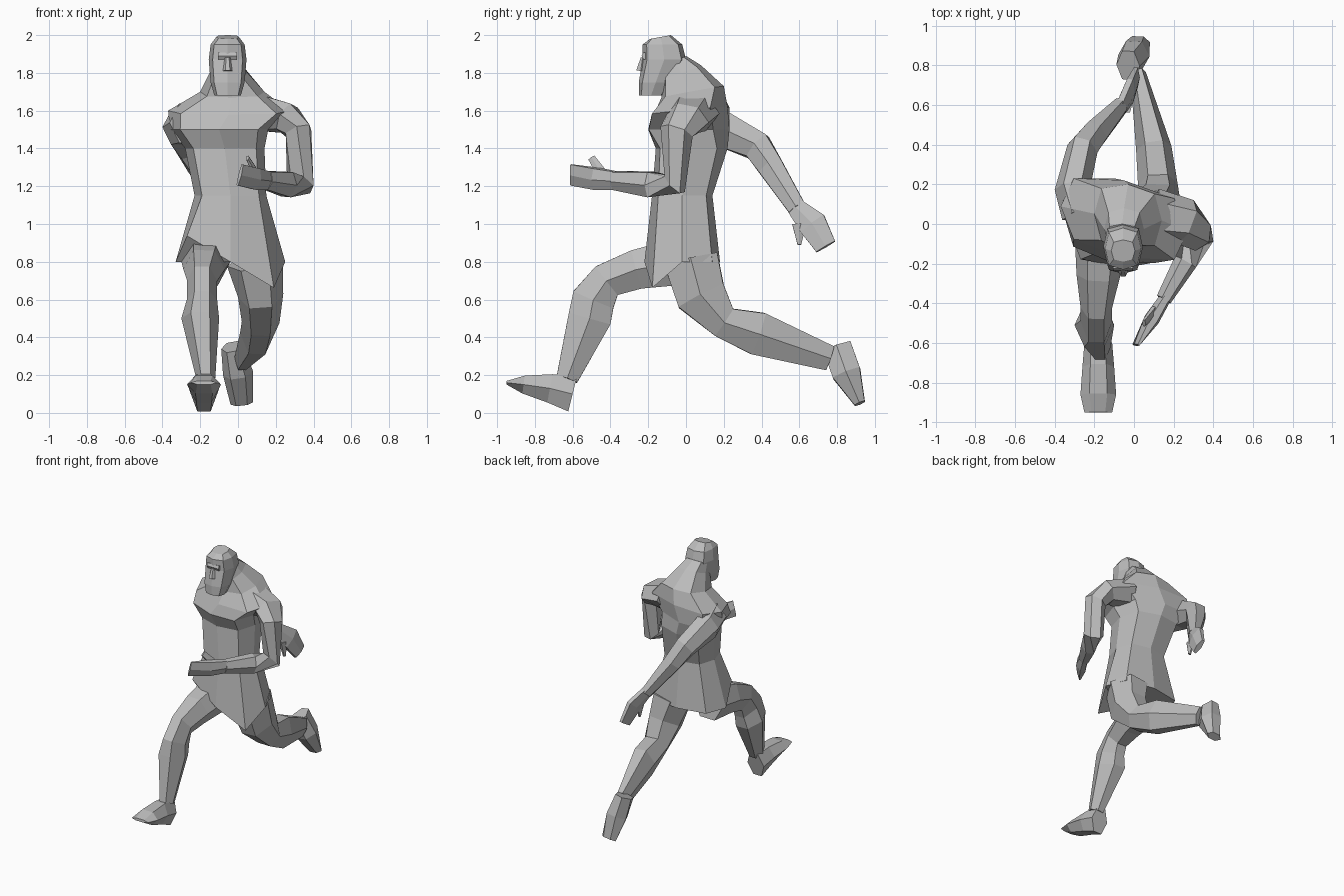
import bpy, bmesh
from math import sin, cos, pi
from mathutils import Vector

cube = bpy.data.objects.get("Cube")
if cube:
    bpy.data.objects.remove(cube, do_unlink=True)

GREY = (.5, .5, .5, 1)
clay = bpy.data.materials.new("clay_grey")
clay.use_nodes = True
clay.diffuse_color = GREY
clay.node_tree.nodes["Principled BSDF"].inputs["Base Color"].default_value = GREY

AXIS_X, AXIS_Y = Vector((1, 0, 0)), Vector((0, 1, 0))


def loft(name, rings):
    """Skin a list of point rings, cap both ends and keep the faces flat."""
    bm = bmesh.new()
    loops = [[bm.verts.new(point) for point in ring] for ring in rings]
    for low, high in zip(loops, loops[1:]):
        for i in range(len(low)):
            j = (i + 1) % len(low)
            bm.faces.new((low[i], low[j], high[j], high[i]))
    caps = [bm.faces.new(loops[0]), bm.faces.new(loops[-1])]
    bmesh.ops.triangulate(bm, faces=caps)
    bmesh.ops.recalc_face_normals(bm, faces=bm.faces)
    mesh = bpy.data.meshes.new(name)
    bm.to_mesh(mesh)
    bm.free()
    mesh.materials.append(clay)
    obj = bpy.data.objects.new(name, mesh)
    bpy.context.collection.objects.link(obj)


def body_ring(z, x, wide, front, back, tilt=0, turn=0):
    """Eight-sided squarish ring; tilt lifts its back, turn swings its left side."""
    points = []
    for k in range(8):
        c, s = cos(k * pi / 4), sin(k * pi / 4)
        if k % 2:
            c, s = c * 1.12, s * 1.12
        y = (front + back) / 2 + s * (back - front) / 2 + turn * c * wide
        points.append(Vector((x + c * wide, y, z + s * tilt)))
    return points


def joint(x, y, z, wide, deep):
    """Centre of a limb section with its half width and half depth."""
    return Vector((x, y, z)), wide, deep


def limb(name, reference, *joints):
    """Six-sided tube through joints; widths are measured along reference."""
    centres = [item[0] for item in joints]
    rings = []
    for i, (centre, wide, deep) in enumerate(joints):
        ahead = centres[min(i + 1, len(centres) - 1)] - centre
        behind = centre - centres[max(i - 1, 0)]
        tangent = (ahead.normalized() + behind.normalized()).normalized()
        side = (reference - tangent * reference.dot(tangent)).normalized()
        up = tangent.cross(side) * 1.1
        angles = [k * pi / 3 for k in range(6)]
        rings.append([centre + side * wide * cos(a) + up * deep * sin(a) for a in angles])
    loft(name, rings)


# Tunic hem, its front edge slanting up over the forward thigh
hem = body_ring(z=.8, x=-.04, wide=.29, front=-.22, back=.18)
for point in hem:
    if point.y < -.1:
        point.z -= (point.x + .04) * .6

# Trunk from hem to nape
loft("trunk", [
    hem,
    body_ring(z=1.15, x=-.04, wide=.19, front=-.18, back=.14),
    body_ring(z=1.4, x=-.07, wide=.21, front=-.16, back=.22, turn=-.1),
    body_ring(z=1.5, x=-.1, wide=.26, front=-.2, back=.23, turn=-.2),
    body_ring(z=1.6, x=-.05, wide=.32, front=-.17, back=.22, tilt=.02, turn=-.2),
    body_ring(z=1.7, x=-.03, wide=.17, front=-.13, back=.2, tilt=.03, turn=-.1),
    body_ring(z=1.8, x=-.05, wide=.1, front=-.13, back=.08, tilt=.04),
    body_ring(z=1.86, x=-.06, wide=.08, front=-.12, back=0, tilt=.03),
])

# Head with long beard, nose and brow
MIDDLE = -.055
loft("head", [
    body_ring(z=1.68, x=MIDDLE, wide=.07, front=-.25, back=-.12),
    body_ring(z=1.75, x=MIDDLE, wide=.09, front=-.25, back=-.07),
    body_ring(z=1.87, x=MIDDLE, wide=.1, front=-.23, back=0),
    body_ring(z=1.95, x=MIDDLE, wide=.09, front=-.23, back=-.02),
    body_ring(z=1.99, x=MIDDLE, wide=.06, front=-.19, back=-.08, tilt=.01),
])
limb("nose", AXIS_X,
     joint(MIDDLE, -.23, 1.88, wide=.015, deep=.01),
     joint(MIDDLE, -.24, 1.81, wide=.025, deep=.025))
limb("brow", AXIS_Y,
     joint(MIDDLE - .05, -.215, 1.89, wide=.02, deep=.02),
     joint(MIDDLE + .05, -.215, 1.89, wide=.02, deep=.02))

# Left arm, bent forward across the body
limb("left_arm", AXIS_Y,
     joint(.1, .04, 1.59, wide=.14, deep=.1),
     joint(.26, .01, 1.56, wide=.12, deep=.08),
     joint(.32, -.05, 1.49, wide=.09, deep=.07),
     joint(.33, -.06, 1.21, wide=.07, deep=.07),
     joint(.26, -.19, 1.21, wide=.06, deep=.07),
     joint(.15, -.38, 1.23, wide=.04, deep=.05))
limb("left_hand", AXIS_Y,
     joint(.16, -.37, 1.23, wide=.03, deep=.05),
     joint(.09, -.48, 1.24, wide=.04, deep=.06),
     joint(.01, -.61, 1.26, wide=.01, deep=.06))
limb("left_thumb", AXIS_X,
     joint(.1, -.44, 1.26, wide=.02, deep=.03),
     joint(.05, -.5, 1.35, wide=.01, deep=.02))

# Right arm, swung back
limb("right_arm", AXIS_X,
     joint(-.26, .06, 1.53, wide=.11, deep=.11),
     joint(-.31, .18, 1.51, wide=.09, deep=.1),
     joint(-.26, .38, 1.41, wide=.08, deep=.08),
     joint(-.2, .45, 1.3, wide=.07, deep=.07),
     joint(-.07, .59, 1.08, wide=.04, deep=.05))
limb("right_hand", AXIS_X,
     joint(-.07, .58, 1.09, wide=.03, deep=.05),
     joint(-.02, .67, 1, wide=.03, deep=.08),
     joint(.01, .74, .88, wide=.02, deep=.06))
limb("right_thumb", AXIS_X,
     joint(-.03, .6, 1, wide=.02, deep=.04),
     joint(-.02, .6, .89, wide=.01, deep=.01))

# Right leg, striding forward
limb("right_leg", AXIS_X,
     joint(-.17, -.04, .8, wide=.13, deep=.13),
     joint(-.18, -.26, .76, wide=.11, deep=.11),
     joint(-.19, -.42, .7, wide=.08, deep=.1),
     joint(-.19, -.49, .6, wide=.08, deep=.12),
     joint(-.2, -.51, .5, wide=.1, deep=.12),
     joint(-.17, -.63, .18, wide=.05, deep=.06))
limb("right_foot", AXIS_X,
     joint(-.18, -.6, .1, wide=.07, deep=.1),
     joint(-.18, -.72, .13, wide=.08, deep=.08),
     joint(-.18, -.86, .15, wide=.09, deep=.05),
     joint(-.18, -.95, .16, wide=.07, deep=.01))

# Left leg, pushing off behind
limb("left_leg", AXIS_X,
     joint(.09, .03, .8, wide=.15, deep=.15),
     joint(.12, .08, .62, wide=.12, deep=.14),
     joint(.12, .2, .48, wide=.1, deep=.09),
     joint(.1, .38, .42, wide=.09, deep=.12),
     joint(.02, .76, .29, wide=.04, deep=.07))
limb("left_foot", AXIS_X,
     joint(-.03, .8, .35, wide=.06, deep=.08),
     joint(0, .85, .21, wide=.08, deep=.08),
     joint(.02, .92, .05, wide=.06, deep=.03))
